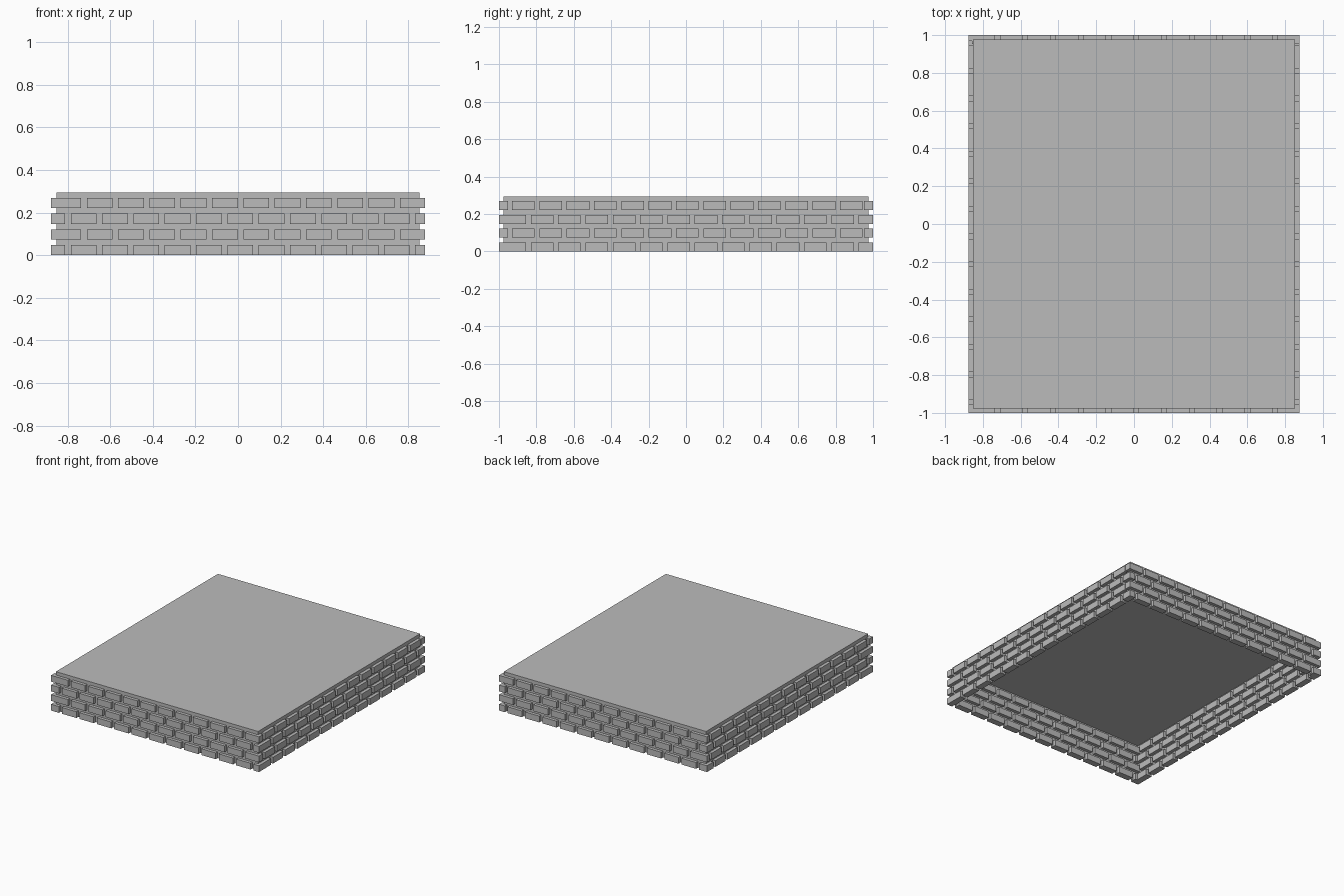
import bpy
import bmesh

cube = bpy.data.objects.get("Cube")
if cube:
    bpy.data.objects.remove(cube, do_unlink=True)

# Overall sizes
CORE_X, CORE_Y, HEIGHT = 0.853, 0.976, 0.294   # half width, half depth, height
RELIEF = 0.024                                 # how far bricks stand off the wall
OUT_X, OUT_Y = CORE_X + RELIEF, CORE_Y + RELIEF
BRICK, COURSE, ROW_STEP = 0.121, 0.048, 0.0735

stone = bpy.data.materials.new("grey stone")
stone.use_nodes = True
GREY = (0.5, 0.5, 0.5, 1)
stone.diffuse_color = GREY
stone.node_tree.nodes["Principled BSDF"].inputs["Base Color"].default_value = GREY


def add_box(bm, low, high):
    """Axis-aligned box between two corners."""
    verts = bmesh.ops.create_cube(bm, size=1)["verts"]
    for v in verts:
        for i in range(3):
            v.co[i] = low[i] if v.co[i] < 0 else high[i]
    return verts


def finish(bm, name):
    mesh = bpy.data.meshes.new(name)
    bm.to_mesh(mesh)
    bm.free()
    mesh.materials.append(stone)
    obj = bpy.data.objects.new(name, mesh)
    bpy.context.collection.objects.link(obj)
    return obj


def brick_spans(first, pitch, limit):
    """Start and end of each brick in a course, trimmed at the corners."""
    start = first
    while start < limit - 0.01:
        yield max(start, -limit), min(start + BRICK, limit)
        start += pitch


# Thin wall shell with a flat top, open underneath
bm = bmesh.new()
add_box(bm, (-CORE_X, -CORE_Y, 0), (CORE_X, CORE_Y, HEIGHT))
bm.faces.ensure_lookup_table()
bottom = [f for f in bm.faces if f.calc_center_median().z < 0.01]
bmesh.ops.delete(bm, geom=bottom, context="FACES_ONLY")
finish(bm, "wall_shell")

# Four staggered courses of bricks, set through each wall
for name, side in (("front", -1), ("back", 1)):
    bm = bmesh.new()
    for row in range(4):
        z = row * ROW_STEP
        first = -0.857 if row % 2 else -0.932
        for a, b in brick_spans(first, 0.147, OUT_X):
            add_box(bm, (a, side * CORE_Y - RELIEF, z),
                    (b, side * CORE_Y + RELIEF, z + COURSE))
    finish(bm, name + "_bricks")

for name, side in (("right", -1), ("left", 1)):
    bm = bmesh.new()
    for row in range(4):
        z = row * ROW_STEP
        first = -1.076 if row % 2 else -0.976
        for a, b in brick_spans(first, 0.1461, OUT_Y):
            add_box(bm, (side * CORE_X - RELIEF, a, z),
                    (side * CORE_X + RELIEF, b, z + COURSE))
    finish(bm, name + "_bricks")
